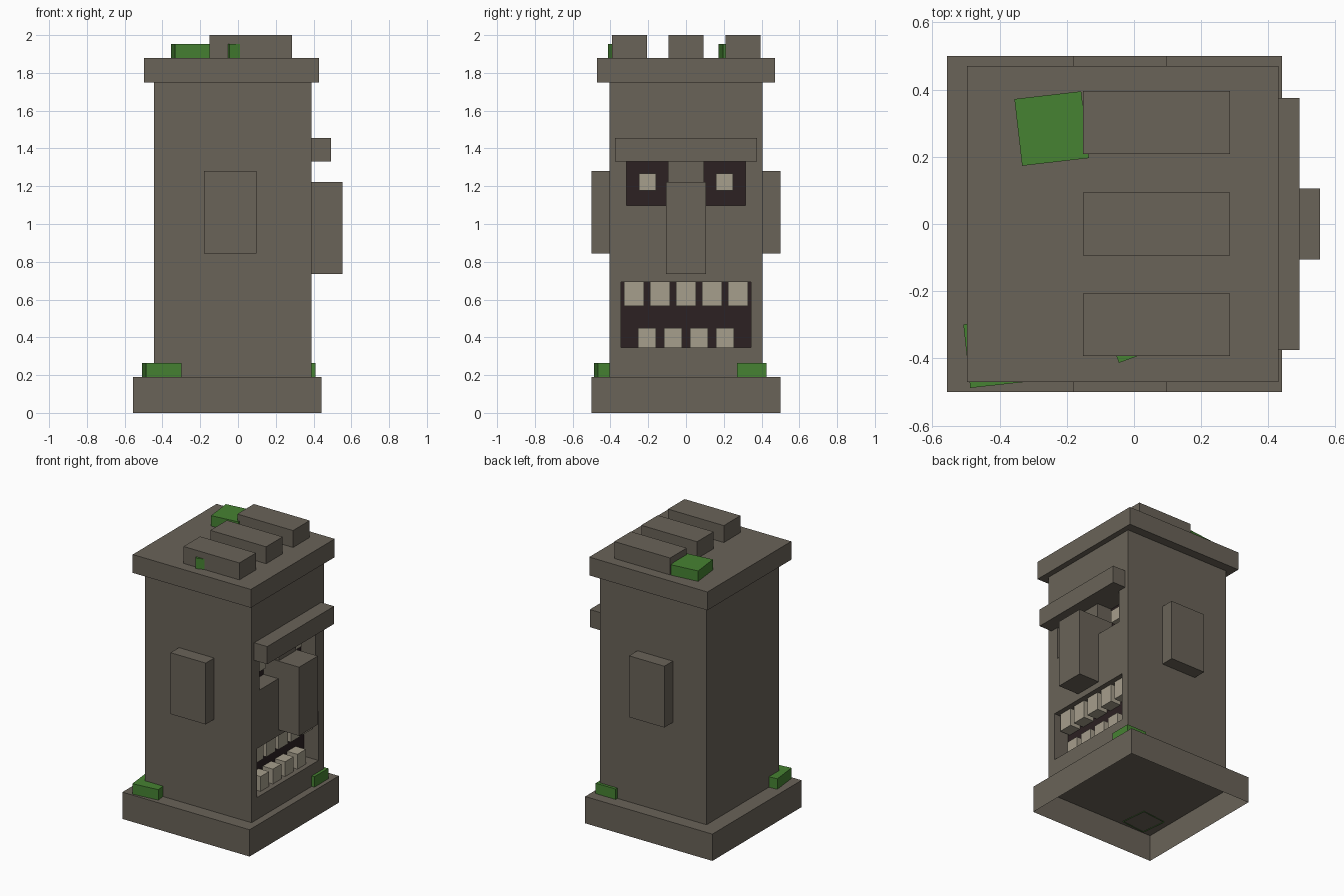
import bpy, bmesh, math
from mathutils import Matrix

if "Cube" in bpy.data.objects:
    bpy.data.objects.remove(bpy.data.objects["Cube"])


def material(name, rgb):
    m = bpy.data.materials.new(name)
    m.diffuse_color = (*rgb, 1)
    m.use_nodes = True
    m.node_tree.nodes["Principled BSDF"].inputs["Base Color"].default_value = m.diffuse_color
    return m


STONE = material("stone", (0.143, 0.125, 0.098))
DARK = material("dark hollow", (0.025, 0.015, 0.016))
TOOTH = material("pale stone", (0.381, 0.342, 0.262))
MOSS = material("moss green", (0.061, 0.223, 0.032))


def box(name, x, y, z, mat, open_bottom=False, turn=0):
    """Box from (min, max) ranges, turned about its own centre."""
    bm = bmesh.new()
    bmesh.ops.create_cube(bm, size=1)
    if open_bottom:
        low = [f for f in bm.faces if f.normal.z < -0.5]
        bmesh.ops.delete(bm, geom=low, context='FACES')
    size = [b - a for a, b in (x, y, z)]
    mid = [(a + b) / 2 for a, b in (x, y, z)]
    bm.transform(Matrix.Translation(mid) @ Matrix.Rotation(math.radians(turn), 4, 'Z')
                 @ Matrix.Diagonal((*size, 1)))
    me = bpy.data.meshes.new(name)
    bm.to_mesh(me)
    bm.free()
    me.materials.append(mat)
    ob = bpy.data.objects.new(name, me)
    bpy.context.collection.objects.link(ob)
    return ob


FACE, BACK = 0.39, 0.275   # face plane and back of the hollows

# Plinth (hollow underneath), body and cap
box("plinth", (-0.557, 0.441), (-0.5, 0.5), (0, 0.19), STONE, open_bottom=True)
body = box("body", (-0.445, FACE), (-0.405, 0.405), (0.19, 1.75), STONE)
box("cap", (-0.497, 0.43), (-0.47, 0.47), (1.75, 1.88), STONE)

# Mouth and eye hollows cut into the body
hollows = [((-0.345, 0.345), (0.345, 0.692)),
           ((-0.314, -0.095), (1.097, 1.33)),
           ((0.095, 0.314), (1.097, 1.33))]
for y, z in hollows:
    cutter = box("cutter", (BACK, 0.6), y, z, STONE)
    cutter.hide_render = True
    mod = body.modifiers.new("hollow", 'BOOLEAN')
    mod.operation, mod.solver, mod.object = 'DIFFERENCE', 'EXACT', cutter
    bpy.context.view_layer.objects.active = body
    bpy.ops.object.modifier_apply(modifier=mod.name)
    bpy.data.objects.remove(cutter)

# Back walls of the hollows are dark
body.data.materials.clear()
body.data.materials.append(STONE)
body.data.materials.append(DARK)
for p in body.data.polygons:
    p.material_index = int(p.normal.x > 0.5 and abs(p.center.x - BACK) < 0.01)

# Brow and nose
box("brow", (FACE, 0.492), (-0.375, 0.375), (1.33, 1.455), STONE)
box("nose", (BACK, 0.553), (-0.105, 0.105), (0.735, 1.222), STONE)

# Ears and pupils on both sides
for s, side in ((-1, "front"), (1, "back")):
    box(side + "_ear", (-0.18, 0.097), sorted((s * 0.405, s * 0.5)), (0.845, 1.28), STONE)
    box(side + "_pupil", (BACK, 0.33), sorted((s * 0.16, s * 0.248)), (1.178, 1.268), TOOTH)

# Teeth: five above, four below
for i in range(5):
    c = (i - 2) * 0.1375
    box("upper_tooth", (BACK, 0.355), (c - 0.052, c + 0.052), (0.565, 0.692), TOOTH)
for i in range(4):
    c = (i - 1.5) * 0.1375
    box("lower_tooth", (BACK, 0.355), (c - 0.047, c + 0.047), (0.345, 0.45), TOOTH)

# Three bars on the cap
for c in (-0.3, 0, 0.302):
    box("crest_bar", (-0.152, 0.286), (c - 0.093, c + 0.093), (1.88, 2.0), STONE)

# Moss patches: centre x, y, size, base height, turn
for cx, cy, s, z, turn in ((-0.245, 0.284, 0.2, 1.88, 6.6),
                           (-0.006, -0.33, 0.13, 1.88, 20),
                           (-0.403, -0.383, 0.19, 0.19, 6.2),
                           (0.333, 0.347, 0.156, 0.19, 0)):
    box("moss_patch", (cx - s / 2, cx + s / 2), (cy - s / 2, cy + s / 2),
        (z - 0.005, z + 0.074), MOSS, open_bottom=True, turn=turn)
